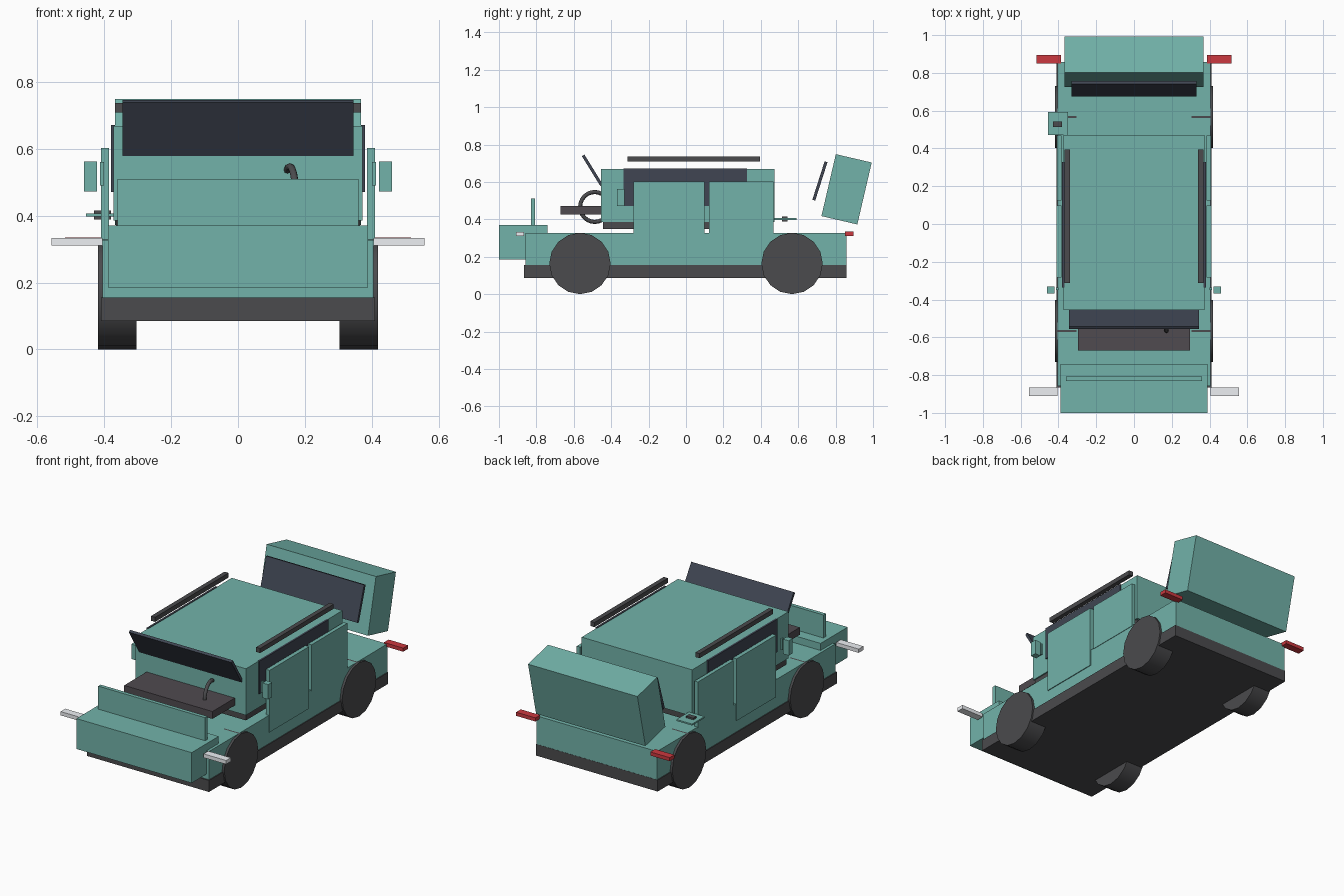
import bpy
from math import radians, atan2, hypot

if "Cube" in bpy.data.objects:
    bpy.data.objects.remove(bpy.data.objects["Cube"])


def material(name, r, g, b):
    m = bpy.data.materials.new(name)
    m.diffuse_color = (r, g, b, 1)
    m.use_nodes = True
    m.node_tree.nodes["Principled BSDF"].inputs["Base Color"].default_value = m.diffuse_color
    return m


PAINT = material("teal_paint", 0.17, 0.45, 0.40)
GLASS = material("tinted_glass", 0.05, 0.06, 0.085)
RUBBER = material("dark_rubber", 0.07, 0.07, 0.075)
TRIM = material("dark_trim", 0.08, 0.07, 0.08)
WHITE = material("lamp_white", 0.85, 0.87, 0.9)
RED = material("lamp_red", 0.6, 0.04, 0.05)


def finish(name, mat):
    o = bpy.context.object
    o.name = name
    o.data.materials.append(mat)
    return o


def box(name, mat, x, y, z):
    """Box from (min, max) ranges."""
    bpy.ops.mesh.primitive_cube_add(size=1, location=[sum(r) / 2 for r in (x, y, z)])
    o = finish(name, mat)
    o.scale = [r[1] - r[0] for r in (x, y, z)]
    return o


def pair(name, mat, x, y, z):
    """Matching boxes on the right and left sides."""
    box(name + "_right", mat, x, y, z)
    box(name + "_left", mat, (-x[1], -x[0]), y, z)


def panel(name, mat, half_width, low, high, thick):
    """Leaning slab whose centre line runs from low to high, both (y, z)."""
    dy, dz = high[0] - low[0], high[1] - low[1]
    mid = (0, (low[0] + high[0]) / 2, (low[1] + high[1]) / 2)
    bpy.ops.mesh.primitive_cube_add(size=1, location=mid, rotation=(-atan2(dy, dz), 0, 0))
    o = finish(name, mat)
    o.scale = (2 * half_width, thick, hypot(dy, dz))
    return o


# Chassis and lower body
box("chassis_skirt", RUBBER, (-0.41, 0.41), (-0.865, 0.858), (0.085, 0.155))
box("lower_body", PAINT, (-0.405, 0.405), (-0.857, 0.857), (0.155, 0.327))

# Wheels
for side, sx in (("right", 1), ("left", -1)):
    for end, y in (("front", -0.567), ("rear", 0.567)):
        bpy.ops.mesh.primitive_cylinder_add(vertices=16, radius=0.164, depth=0.115,
                                            location=(sx * 0.3615, y, 0.164),
                                            rotation=(0, radians(90), 0))
        finish(f"wheel_{end}_{side}", RUBBER)
        bpy.ops.object.shade_smooth_by_angle(angle=radians(40))

# Hood and upright grille panel
box("hood", PAINT, (-0.388, 0.388), (-1.0, -0.74), (0.185, 0.37))
box("grille_panel", PAINT, (-0.36, 0.36), (-0.83, -0.807), (0.36, 0.51))

# Cabin with its floor
box("cabin", PAINT, (-0.372, 0.372), (-0.455, 0.472), (0.385, 0.668))
box("cabin_floor", RUBBER, (-0.365, 0.365), (-0.445, 0.46), (0.348, 0.386))

# Windscreen leaning forward
panel("windscreen", GLASS, 0.345, (-0.452, 0.583), (-0.55, 0.742), 0.016)

# Dashboard and steering wheel
box("dashboard", TRIM, (-0.297, 0.297), (-0.67, -0.45), (0.425, 0.47))
bpy.ops.mesh.primitive_torus_add(major_radius=0.08, minor_radius=0.011,
                                 major_segments=24, minor_segments=8,
                                 location=(0.155, -0.488, 0.466),
                                 rotation=(0, radians(90), radians(12)))
finish("steering_wheel", RUBBER)
bpy.ops.object.shade_smooth_by_angle(angle=radians(50))

# Side glass, doors, mirrors and roof rails
pair("side_window", GLASS, (0.368, 0.38), (-0.335, 0.327), (0.47, 0.671))
pair("front_door", PAINT, (0.385, 0.41), (-0.282, 0.098), (0.225, 0.602))
pair("rear_door", PAINT, (0.385, 0.408), (0.124, 0.468), (0.322, 0.602))
pair("mirror", PAINT, (0.422, 0.461), (-0.368, -0.33), (0.472, 0.562))
pair("mirror_mount", PAINT, (0.4, 0.412), (-0.35, -0.335), (0.49, 0.56))
pair("roof_rail", RUBBER, (0.34, 0.368), (-0.312, 0.395), (0.708, 0.736))

# Head and tail lamps
pair("headlamp", WHITE, (0.405, 0.557), (-0.91, -0.865), (0.31, 0.333))
pair("tail_lamp", RED, (0.387, 0.517), (0.85, 0.895), (0.312, 0.334))

# Fuel flap with cap
box("fuel_flap", PAINT, (-0.455, -0.35), (0.472, 0.592), (0.397, 0.406))
box("fuel_cap", RUBBER, (-0.43, -0.38), (0.513, 0.543), (0.388, 0.416))

# Tailgate and its window
panel("tailgate", PAINT, 0.368, (0.82, 0.395), (0.897, 0.726), 0.197)
panel("tailgate_window", GLASS, 0.33, (0.683, 0.502), (0.749, 0.708), 0.016)
